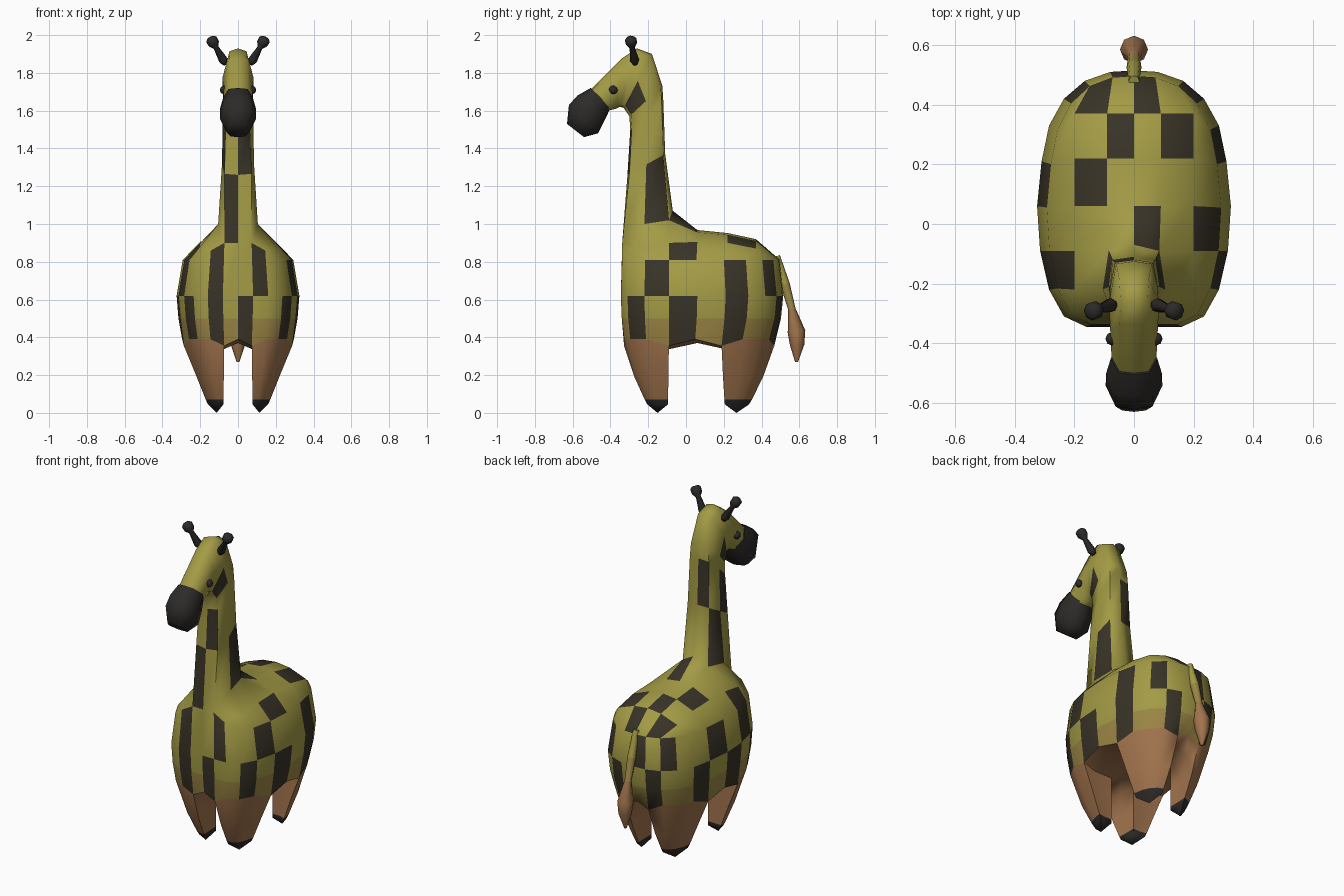
import bpy, bmesh, math
from mathutils import Vector

if "Cube" in bpy.data.objects:
    bpy.data.objects.remove(bpy.data.objects["Cube"])

COLORS = {"olive": (.37, .33, .06), "mix": (.33, .24, .06), "tan": (.36, .175, .075),
          "spot": (.04, .033, .02), "dark": (.026, .024, .022)}
MATS = list(COLORS)
for n, c in COLORS.items():
    bpy.data.materials.new(n).diffuse_color = (*c, 1)
OLIVE, MIX, TAN, SPOT, DARK = range(5)


class Part:
    """Collects faces and lofts, then welds them into one object."""

    def __init__(self):
        self.bm = bmesh.new()

    def face(self, pts, mat):
        f = self.bm.faces.new([self.bm.verts.new(p) for p in pts])
        f.material_index = mat
        f.smooth = True

    def loft(self, rings, mat):
        for r, (a, b) in enumerate(zip(rings, rings[1:])):
            n = len(a)
            for k in range(n):
                m = (k + 1) % n
                self.face([a[k], a[m], b[m], b[k]], mat(r, k))

    def fan(self, ring, tip, mat):
        for k in range(len(ring)):
            self.face([ring[k], ring[(k + 1) % len(ring)], tip], mat)

    def finish(self, name, angle=70):
        bmesh.ops.remove_doubles(self.bm, verts=self.bm.verts, dist=1e-4)
        bmesh.ops.recalc_face_normals(self.bm, faces=self.bm.faces)
        me = bpy.data.meshes.new(name)
        self.bm.to_mesh(me)
        self.bm.free()
        for n in MATS:
            me.materials.append(bpy.data.materials[n])
        me.set_sharp_from_angle(angle=math.radians(angle))
        ob = bpy.data.objects.new(name, me)
        bpy.context.collection.objects.link(ob)
        return ob


def section(f, b, w, c):
    """Eight-sided ring between a front and a back point in the y-z plane."""
    f, b = Vector((0, *f)), Vector((0, *b))
    ts = [(0, 0), (.05, c), (.5, 1), (.95, c), (1, 0), (.95, -c), (.5, -1), (.05, -c)]
    return [f.lerp(b, t) + Vector((s * w, 0, 0)) for t, s in ts]


def tube(name, path, radii, mat, sides=8):
    part = Part()
    path = [Vector(p) for p in path]
    rings = []
    for k, (p, r) in enumerate(zip(path, radii)):
        d = (path[min(k + 1, len(path) - 1)] - path[max(k - 1, 0)]).normalized()
        u = d.cross(Vector((0, 1, .2))).normalized()
        v = d.cross(u)
        rings.append([p + r * (u * math.cos(a) + v * math.sin(a))
                      for a in (math.tau * s / sides for s in range(sides))])
    part.loft(rings, mat)
    part.face(rings[0], mat(0, 0))
    part.face(rings[-1], mat(len(rings) - 2, 0))
    return part.finish(name)


# Half outline of the trunk seen from above, front centre to back centre
PLAN = [(0, -.345), (.08, -.345), (.16, -.345), (.235, -.31), (.285, -.22), (.315, -.09),
        (.325, .06), (.31, .21), (.285, .33), (.235, .42), (.165, .48), (.08, .51), (0, .515)]
PERIM = ([(i, 0) for i in range(-3, 4)] + [(3, j) for j in range(1, 7)]
         + [(i, 6) for i in range(2, -4, -1)] + [(-3, j) for j in range(5, 0, -1)])


def rim(i, j, sx, sy, z):
    a = abs(i)
    x, y = PLAN[a if j == 0 else 12 - a if j == 6 else 3 + j]
    return Vector((math.copysign(x, i) * sx, -.1 + (y + .1) * sy, z))


def on_rim(i, j):
    return abs(i) == 3 or j in (0, 6)


def top(i, j):
    a = abs(i)
    if on_rim(i, j):
        return rim(i, j, .9, .97, (.90, .90, .86, .81)[a] if j == 0 else .81)
    if a < 2 and j < 3:  # neck base
        x, y, z = {(1, 1): (.105, -.22, 1.0), (1, 2): (.085, -.09, 1.02),
                   (0, 2): (0, -.07, 1.07)}.get((a, j), (0, -.22, 1))
    else:
        x = (0, .09, .2)[a]
        y = (-.22, -.09, .06, .22, .37)[j - 1]
        z = ((0, 0, .968, .952, .92), (0, 0, .955, .942, .91), (.88, .90, .905, .90, .87))[a][j - 1]
    return Vector((math.copysign(x, i), y, z))


def bottom(i, j):
    a = abs(i)
    lip = .37 if i == 0 or j == 3 else .335
    if on_rim(i, j):
        under = a == 0 or a == 1 or j in (2, 3, 4)
        return rim(i, j, .91, .93, lip + .02 if under else .39)
    return Vector((math.copysign((0, .08, .2)[a], i), (-.22, -.10, .06, .22, .35)[j - 1], lip))


body = Part()

# Trunk walls with spots on chosen faces (columns counted from the front centre)
RIGHT = [{0, 3, 5, 7, 10}, {1, 4, 7, 9}]
LEFT = [{1, 3, 5, 7, 10}, {1, 4, 6, 9, 11}]


def wall_mat(r, k):
    row = 0 if r < 2 else 1
    col = (k - 3) % 24
    hit = col in RIGHT[row] if col < 12 else (23 - col) in LEFT[row]
    return SPOT if hit else MIX if r == 0 else OLIVE


body.loft([[bottom(*p) for p in PERIM],
           [rim(*p, .97, .98, .5) for p in PERIM],
           [rim(*p, 1, 1, .62) for p in PERIM],
           [top(*p) for p in PERIM]], wall_mat)

# Back and belly
TOP_SPOTS = {(0, 2), (2, 2), (-2, 3), (-1, 4), (1, 4), (0, 5), (-2, 5), (-3, 1)}
for i in range(-3, 3):
    for j in range(6):
        cell = [(i, j), (i + 1, j), (i + 1, j + 1), (i, j + 1)]
        if not (i in (-1, 0) and j < 2):
            body.face([top(*p) for p in cell], SPOT if (i, j) in TOP_SPOTS else OLIVE)
        if i in (-1, 0) or j in (2, 3):
            body.face([bottom(*p) for p in cell], TAN)

# Legs shrink towards their inner corner and end in dark hooves
for side in (1, -1):
    for back in (0, 1):
        keys = [(1, 0), (2, 0), (3, 0), (3, 1), (3, 2), (2, 2), (1, 2), (1, 1)]
        ring = [bottom(side * i, 6 - j if back else j) for i, j in keys]
        o = Vector((side * .08, .22 if back else -.10, 0))
        rings = [ring]
        for z, kx, ky in ((.19, .67, .76), (.07, .44, .52), (.045, .38, .46)):
            rings.append([Vector((o.x + (p.x - o.x) * kx, o.y + (p.y - o.y) * ky, z)) for p in ring])
        body.loft(rings, lambda r, k: DARK if r == 2 else TAN)
        tip = sum(rings[-1], Vector()) / 8
        tip.z = 0
        body.fan(rings[-1], tip, DARK)

# Neck and head
base = [top(*p) for p in [(0, 0), (1, 0), (1, 1), (1, 2), (0, 2), (-1, 2), (-1, 1), (-1, 0)]]
neck = [base] + [section(*s) for s in (
    ((-.31, 1.26), (-.11, 1.37), .085, .85),
    ((-.295, 1.50), (-.12, 1.65), .08, .8),
    ((-.30, 1.57), (-.125, 1.73), .08, .75),
    ((-.33, 1.615), (-.18, 1.90), .082, .6),
    ((-.35, 1.62), (-.26, 1.93), .082, .55),
    ((-.37, 1.61), (-.335, 1.88), .08, .6),
    ((-.41, 1.60), (-.50, 1.715), .075, .65))]
NECK_SPOTS = {(0, 2), (0, 5), (0, 7), (1, 0), (1, 4), (1, 6), (3, 1), (3, 6)}
body.loft(neck, lambda r, k: SPOT if (r, k) in NECK_SPOTS else OLIVE)
body.finish("body")

# Muzzle
muzzle = Part()
rings = [section(*s) for s in (
    ((-.397, 1.62), (-.505, 1.72), .078, .65),
    ((-.43, 1.55), (-.575, 1.68), .094, .65),
    ((-.465, 1.48), (-.62, 1.63), .095, .65),
    ((-.54, 1.46), (-.63, 1.53), .06, .65))]
muzzle.loft(rings, lambda r, k: DARK)
for r in (rings[0], rings[-1]):
    muzzle.face(r, DARK)
muzzle.finish("muzzle")

# Horns and eyes
for s, label in ((1, "right"), (-1, "left")):
    a, b = Vector((s * .065, -.268, 1.845)), Vector((s * .147, -.295, 1.988))
    tube(label + "_horn", [a.lerp(b, t) for t in (0, .15, .62, .76, .93, 1)],
         (.012, .024, .014, .03, .031, .018), lambda r, k: DARK)
    bpy.ops.mesh.primitive_uv_sphere_add(segments=8, ring_count=6, radius=.023,
                                         location=(s * .073, -.385, 1.71))
    eye = bpy.context.object
    eye.name = label + "_eye"
    eye.data.materials.append(bpy.data.materials["dark"])
    bpy.ops.object.shade_smooth_by_angle(angle=math.radians(70))

# Tail with a tuft
tube("tail", [(0, .48, .83), (0, .525, .68), (0, .56, .55), (0, .585, .43), (0, .588, .36), (0, .585, .27)],
     (.018, .025, .02, .047, .038, .008), lambda r, k: (OLIVE, MIX, TAN, TAN, TAN)[r])

for m in bpy.data.materials:
    if m.users and not m.is_grease_pencil:
        m.use_nodes = True
        m.node_tree.nodes["Principled BSDF"].inputs["Base Color"].default_value = m.diffuse_color
